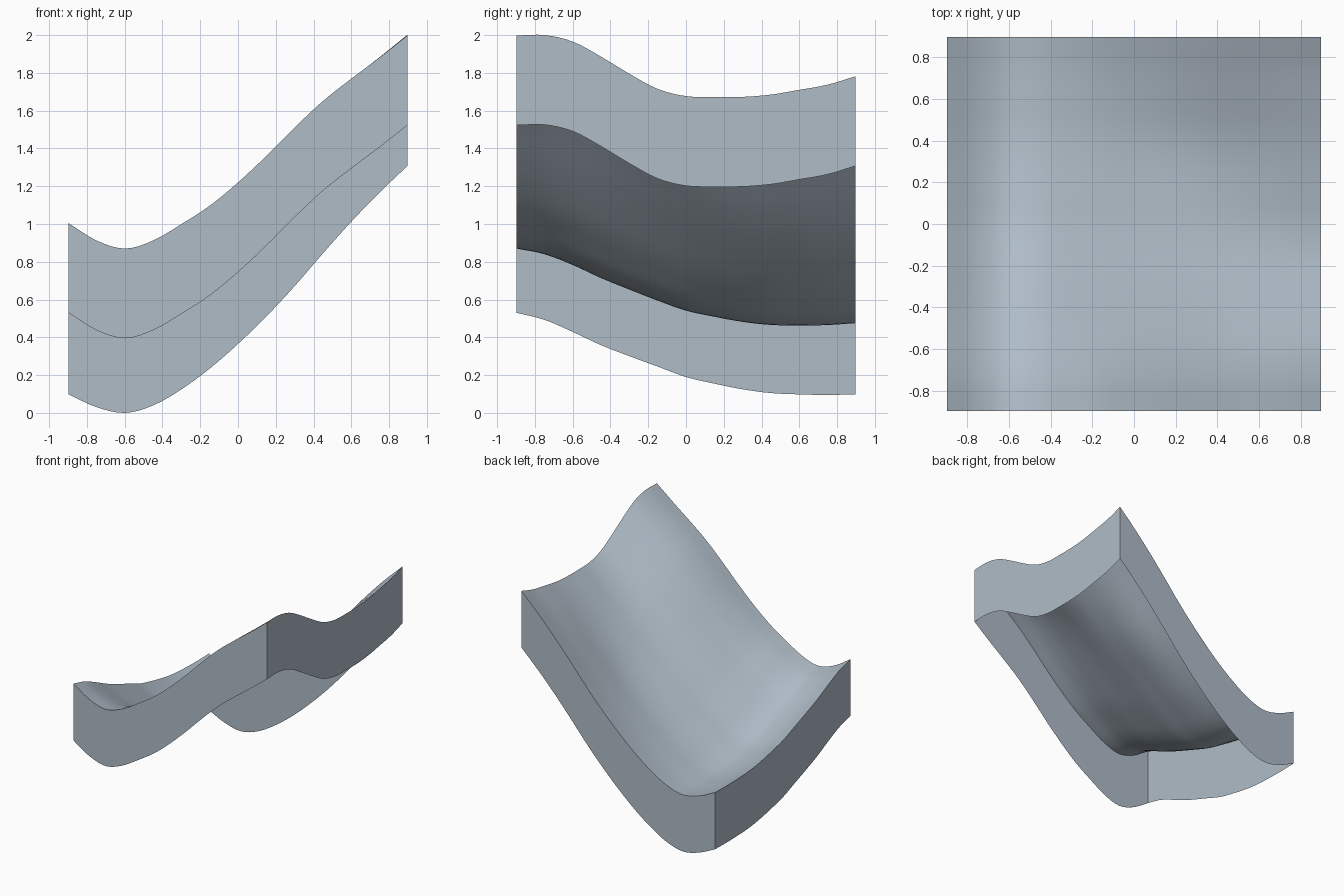
import bpy
import bmesh
from math import exp, radians

cube = bpy.data.objects.get("Cube")
if cube:
    bpy.data.objects.remove(cube)

HALF = 0.897       # half width of the square tile
DEPTH = 0.475      # height of the side walls
N = 48             # grid divisions

# Edge heights at even steps, left to right and front to back
FRONT = [1.005, .912, .87, .913, 1.0, 1.097, 1.22, 1.36, 1.51, 1.65, 1.768, 1.88, 1.998]
BACK = [.573, .505, .475, .515, .60, .71, .84, .985, 1.145, 1.318, 1.485, 1.64, 1.782]
LEFT_LOW = [1.005, .967, .903, .833, .775, .72, .665, .63, .60, .58, .573, .57, .573]
RIGHT_HIGH = [1.998, 2.0, 1.965, 1.885, 1.795, 1.715, 1.677, 1.672, 1.673, 1.685, 1.71, 1.737, 1.782]

# Gentle swell and hollow inside the tile: x, y, height, radius
MOUNDS = [(0, -.15, .06, .32), (.42, .35, -.05, .28)]


def curve(p, t):
    """Smooth curve through evenly spaced heights."""
    s = t * (len(p) - 1)
    i = min(int(s), len(p) - 2)
    f = s - i
    b, c = p[i], p[i + 1]
    a = p[i - 1] if i > 0 else 2 * b - c
    d = p[i + 2] if i + 2 < len(p) else 2 * c - b
    return b + f / 2 * (c - a + f * (2 * a - 5 * b + 4 * c - d + f * (3 * (b - c) + d - a)))


def relief(u, v):
    """Mounds that fade out toward the rim."""
    x, y = 2 * u - 1, 2 * v - 1
    fade = (1 - x ** 4) * (1 - y ** 4)
    return fade * sum(h * exp(-((x * HALF - mx) ** 2 + (y * HALF - my) ** 2) / (2 * r * r))
                      for mx, my, h, r in MOUNDS)


def height(u, v):
    """Blend the four edge curves across the tile and add the mounds."""
    across = (1 - v) * curve(FRONT, u) + v * curve(BACK, u)
    along = (1 - u) * curve(LEFT_LOW, v) + u * curve(RIGHT_HIGH, v)
    corners = ((1 - v) * ((1 - u) * FRONT[0] + u * FRONT[-1])
               + v * ((1 - u) * BACK[0] + u * BACK[-1]))
    return across + along - corners + relief(u, v)


def point(u, v, drop=0):
    return ((2 * u - 1) * HALF, (2 * v - 1) * HALF, height(u, v) - drop)


grey = bpy.data.materials.new("blue_grey")
grey.use_nodes = True
colour = (0.43, 0.505, 0.575, 1)
grey.diffuse_color = colour
grey.node_tree.nodes["Principled BSDF"].inputs["Base Color"].default_value = colour


def sheet(name, rows):
    """Skin a grid of points."""
    bm = bmesh.new()
    grid = [[bm.verts.new(p) for p in row] for row in rows]
    for r0, r1 in zip(grid, grid[1:]):
        for i in range(len(r0) - 1):
            bm.faces.new((r0[i], r0[i + 1], r1[i + 1], r1[i]))
    bmesh.ops.remove_doubles(bm, verts=bm.verts, dist=1e-5)
    mesh = bpy.data.meshes.new(name)
    bm.to_mesh(mesh)
    bm.free()
    mesh.materials.append(grey)
    obj = bpy.data.objects.new(name, mesh)
    bpy.context.collection.objects.link(obj)
    bpy.ops.object.select_all(action='DESELECT')
    obj.select_set(True)
    bpy.context.view_layer.objects.active = obj
    bpy.ops.object.shade_smooth_by_angle(angle=radians(40))


# Curved ground surface
steps = [i / N for i in range(N + 1)]
sheet("ground_surface", [[point(u, v) for u in steps] for v in steps])

# Side walls hanging from the rim, open below
rim = ([(t, 0) for t in steps] + [(1, t) for t in steps[1:]]
       + [(1 - t, 1) for t in steps[1:]] + [(0, 1 - t) for t in steps[1:]])
sheet("side_walls", [[point(u, v, d) for u, v in rim] for d in (DEPTH, 0)])
